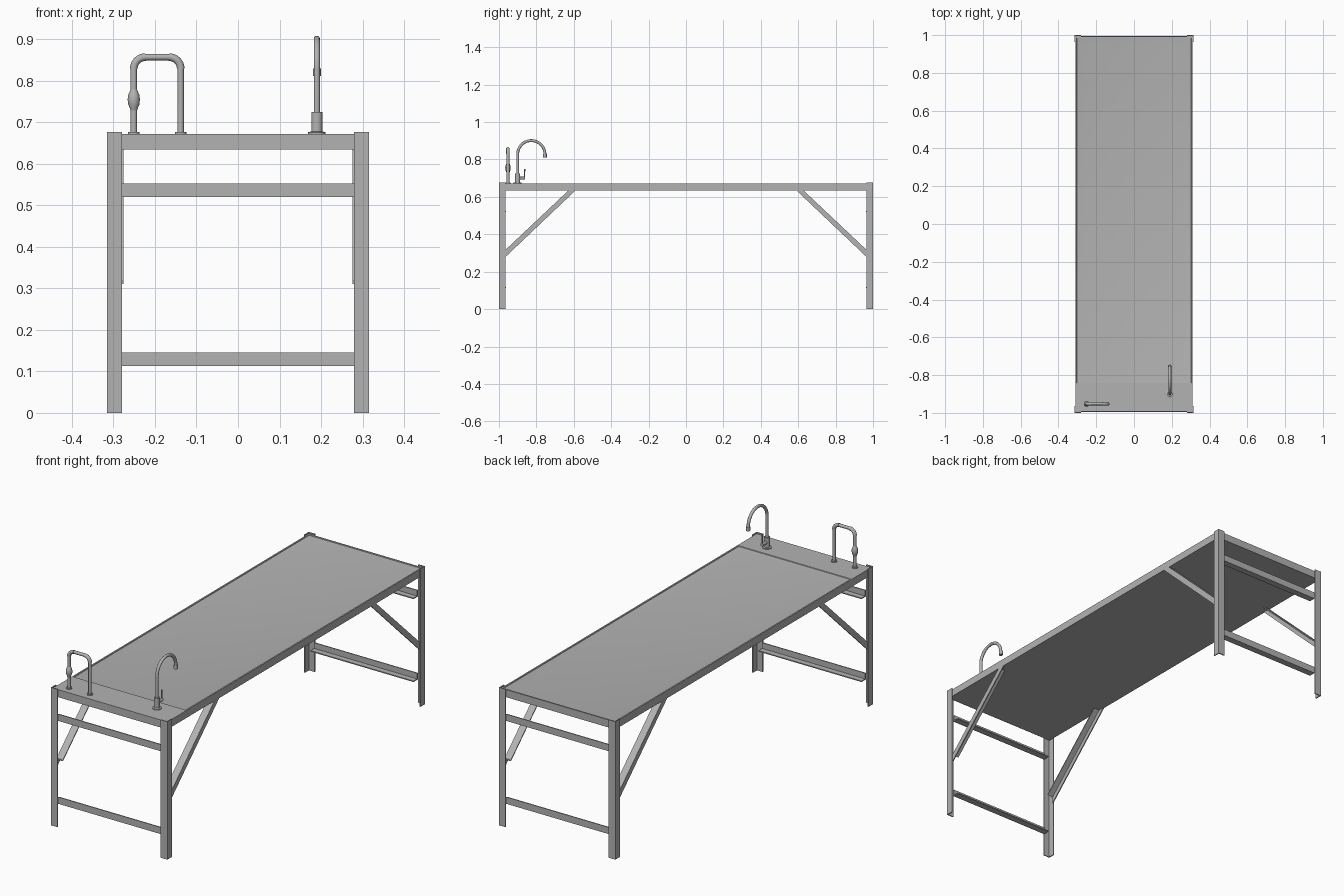
import bpy, bmesh
from math import pi, sin, cos, radians
from mathutils import Vector

if "Cube" in bpy.data.objects:
    bpy.data.objects.remove(bpy.data.objects["Cube"])


def material(name, value):
    m = bpy.data.materials.new(name)
    m.use_nodes = True
    m.diffuse_color = (value, value, value, 1)
    m.node_tree.nodes["Principled BSDF"].inputs["Base Color"].default_value = m.diffuse_color
    return m


STEEL = material("brushed steel", 0.45)


def finish(name, bm, mirror=None, smooth=False):
    bmesh.ops.recalc_face_normals(bm, faces=bm.faces)
    me = bpy.data.meshes.new(name)
    bm.to_mesh(me)
    bm.free()
    me.materials.append(STEEL)
    if smooth:
        for p in me.polygons:
            p.use_smooth = True
        me.set_sharp_from_angle(angle=radians(35))
    ob = bpy.data.objects.new(name, me)
    bpy.context.collection.objects.link(ob)
    if mirror:
        mod = ob.modifiers.new("Mirror", "MIRROR")
        mod.use_axis = mirror
        mod.use_clip = False
        mod.use_mirror_merge = False
    return ob


def prism(bm, points, along):
    face = bm.faces.new([bm.verts.new(p) for p in points])
    ext = bmesh.ops.extrude_face_region(bm, geom=[face], use_keep_orig=True)["geom"]
    verts = [g for g in ext if isinstance(g, bmesh.types.BMVert)]
    bmesh.ops.translate(bm, verts=verts, vec=along)


def ell(w, t):
    # outline of an angle iron, corner at the origin, arms along + and +
    return [(0, 0), (w, 0), (w, t), (t, t), (t, w), (0, w)]


W, T = 0.036, 0.005          # angle iron width and thickness
X, Y = 0.316, 1.0            # outer leg faces
TOP, UNDER = 0.672, 0.635    # table top and underside

# Table top with a shallow basin behind the tap deck
bm = bmesh.new()
bmesh.ops.create_cube(bm, size=1)
for v in bm.verts:
    v.co = Vector((v.co.x * 0.622, v.co.y * 1.985, TOP if v.co.z > 0 else UNDER))
bmesh.ops.bisect_plane(bm, geom=bm.verts[:] + bm.edges[:] + bm.faces[:],
                       plane_co=(0, -0.85, 0), plane_no=(0, 1, 0))
bm.normal_update()
basin = [f for f in bm.faces if f.normal.z > 0.9 and f.calc_center_median().y > -0.8]
for thick, depth in ((0.01, 0), (0.002, -0.003), (0.06, -0.007)):
    bmesh.ops.inset_region(bm, faces=basin, thickness=thick, depth=depth)
finish("table_top", bm, smooth=True)

# Four angle iron legs
bm = bmesh.new()
prism(bm, [(X - a, -Y + b, 0) for a, b in ell(W, T)], (0, 0, 0.677))
finish("legs", bm, (True, True, False))

# Cross bars at both ends
for name, z in (("lower_cross_bars", 0.113), ("upper_cross_bars", 0.52)):
    bm = bmesh.new()
    prism(bm, [(W - X, T - Y + a, z + b) for a, b in ell(0.033, T)], (2 * (X - W), 0, 0))
    finish(name, bm, (False, True, False))

# Diagonal braces: side plate with a flange along the upper edge
bm = bmesh.new()
y0 = -Y + W
prism(bm, [(0.306, y0, 0.28), (0.306, -0.59, UNDER),
           (0.306, -0.628, UNDER), (0.306, y0, 0.318)], (0.005, 0, 0))
prism(bm, [(0.276, y0, 0.311), (0.276, -0.621, UNDER),
           (0.276, -0.628, UNDER), (0.276, y0, 0.318)], (0.03, 0, 0))
finish("braces", bm, (True, True, False))


def lathe(name, x, y, profile, segments=24):
    bm = bmesh.new()
    vs = [bm.verts.new((x + r, y, z)) for r, z in profile]
    edges = [bm.edges.new(pair) for pair in zip(vs, vs[1:])]
    bmesh.ops.spin(bm, geom=vs + edges, cent=(x, y, 0), axis=(0, 0, 1),
                   angle=2 * pi, steps=segments)
    bmesh.ops.remove_doubles(bm, verts=bm.verts, dist=1e-5)
    return finish(name, bm, smooth=True)


def tube(name, path, radius):
    cu = bpy.data.curves.new(name, "CURVE")
    cu.dimensions = "3D"
    cu.bevel_depth = radius
    cu.bevel_resolution = 4
    cu.use_fill_caps = True
    sp = cu.splines.new("POLY")
    sp.points.add(len(path) - 1)
    for p, co in zip(sp.points, path):
        p.co = (*co, 1)
    temp = bpy.data.objects.new(name + "_path", cu)
    bpy.context.collection.objects.link(temp)
    me = bpy.data.meshes.new_from_object(temp.evaluated_get(bpy.context.evaluated_depsgraph_get()))
    bpy.data.objects.remove(temp)
    bm = bmesh.new()
    bm.from_mesh(me)
    bpy.data.meshes.remove(me)
    return finish(name, bm, smooth=True)


def arc(cx, cz, r, start, end, steps):
    angles = [radians(start + (end - start) * i / steps) for i in range(steps + 1)]
    return [(cx + r * cos(a), cz + r * sin(a)) for a in angles]


# Bridge pipe: two risers joined by elbows
PY, XL, XR, PZ, ER = -0.952, -0.251, -0.138, 0.857, 0.028
left = arc(XL + ER, PZ - ER, ER, 180, 90, 8)
right = arc(XR - ER, PZ - ER, ER, 90, 0, 8)
path = [(XL, TOP)] + left + right + [(XR, TOP)]
tube("bridge_pipe", [(x, PY, z) for x, z in path], 0.0078)
for name, bend in (("left_elbow", right), ("right_elbow", left)):
    tube(name, [(x, PY, z) for x, z in bend], 0.0092)
for name, x in (("right_pipe_flange", XL), ("left_pipe_flange", XR)):
    lathe(name, x, PY, [(0, TOP), (0.014, TOP), (0.014, 0.677), (0, 0.677)])
bulb = [(0.0078, 0.728), (0.01, 0.735), (0.0135, 0.743), (0.0148, 0.755),
        (0.0135, 0.766), (0.01, 0.774), (0.0078, 0.779)]
lathe("pipe_bulb", XL, PY, bulb)

# Gooseneck tap
GX, GY, GR, GZ = 0.19, -0.9, 0.073, 0.828
neck = [(GY, 0.72)] + arc(GY + GR, GZ, GR, 180, 0, 24) + [(GY + 2 * GR, 0.815)]
tube("tap_neck", [(GX, y, z) for y, z in neck], 0.0075)
lathe("tap_nozzle", GX, GY + 2 * GR, [(0, 0.811), (0.0095, 0.811), (0.0095, 0.83), (0, 0.83)])
lathe("tap_body", GX, GY, [(0, TOP), (0.021, TOP), (0.021, 0.676), (0.0135, 0.678),
                           (0.0135, 0.725), (0, 0.725)])

# Tap handle: side stub and thin upright lever
tube("handle_stub", [(GX, GY, 0.7), (GX, -0.86, 0.7)], 0.008)
tube("handle_lever", [(GX, -0.864, 0.698), (GX, -0.862, 0.748)], 0.003)
